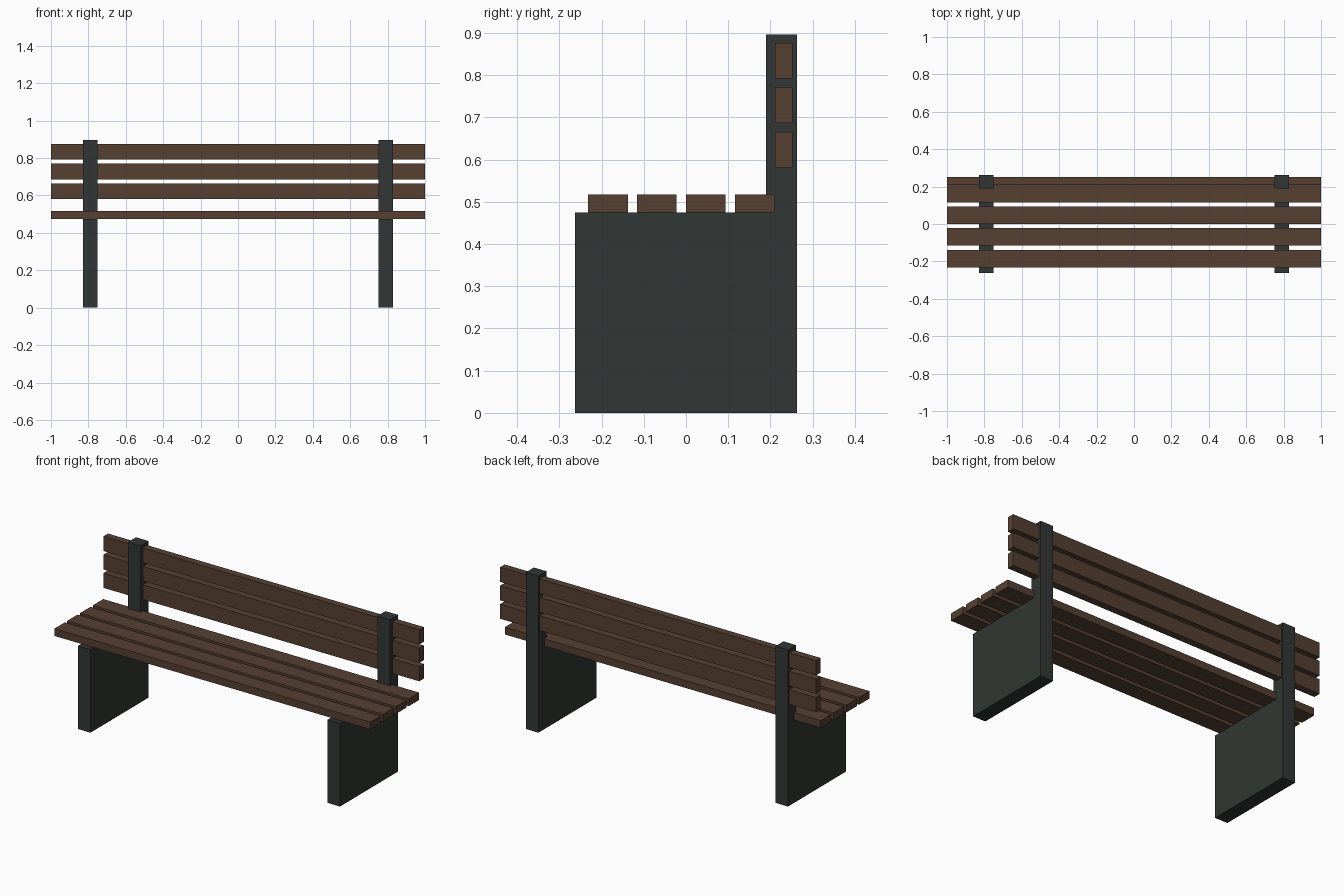
import bpy
import bmesh

if "Cube" in bpy.data.objects:
    bpy.data.objects.remove(bpy.data.objects["Cube"])


def material(name, color):
    mat = bpy.data.materials.new(name)
    mat.diffuse_color = color
    mat.use_nodes = True
    mat.node_tree.nodes["Principled BSDF"].inputs["Base Color"].default_value = mat.diffuse_color
    return mat


wood = material("brown_wood", (0.093, 0.051, 0.032, 1))
metal = material("dark_metal", (0.031, 0.037, 0.033, 1))


def extrude_profile(name, profile, x0, x1, mat):
    """Extrude a (y, z) profile along x."""
    bm = bmesh.new()
    face = bm.faces.new([bm.verts.new((x0, y, z)) for y, z in profile])
    geom = bmesh.ops.extrude_face_region(bm, geom=[face])["geom"]
    verts = [g for g in geom if isinstance(g, bmesh.types.BMVert)]
    bmesh.ops.translate(bm, verts=verts, vec=(x1 - x0, 0, 0))
    bmesh.ops.recalc_face_normals(bm, faces=bm.faces)
    mesh = bpy.data.meshes.new(name)
    bm.to_mesh(mesh)
    bm.free()
    obj = bpy.data.objects.new(name, mesh)
    mesh.materials.append(mat)
    bpy.context.collection.objects.link(obj)
    return obj


def slat(name, y0, y1, z0, z1):
    extrude_profile(name, [(y0, z0), (y1, z0), (y1, z1), (y0, z1)], -1, 1, wood)


# Side supports: solid leg panel with the back post in one L-shaped piece
support = [(-0.263, 0), (0.263, 0), (0.263, 0.896), (0.19, 0.896),
           (0.19, 0.475), (-0.263, 0.475)]
for side, x in (("left", -0.79), ("right", 0.79)):
    extrude_profile(side + "_support", support, x - 0.04, x + 0.04, metal)

# Seat slats
for i in range(4):
    y = -0.232 + i * 0.116
    slat(f"seat_slat_{i + 1}", y, y + 0.094, 0.475, 0.517)

# Backrest slats, passing through the posts
for i in range(3):
    z = 0.581 + i * 0.1055
    slat(f"back_slat_{i + 1}", 0.211, 0.252, z, z + 0.084)
